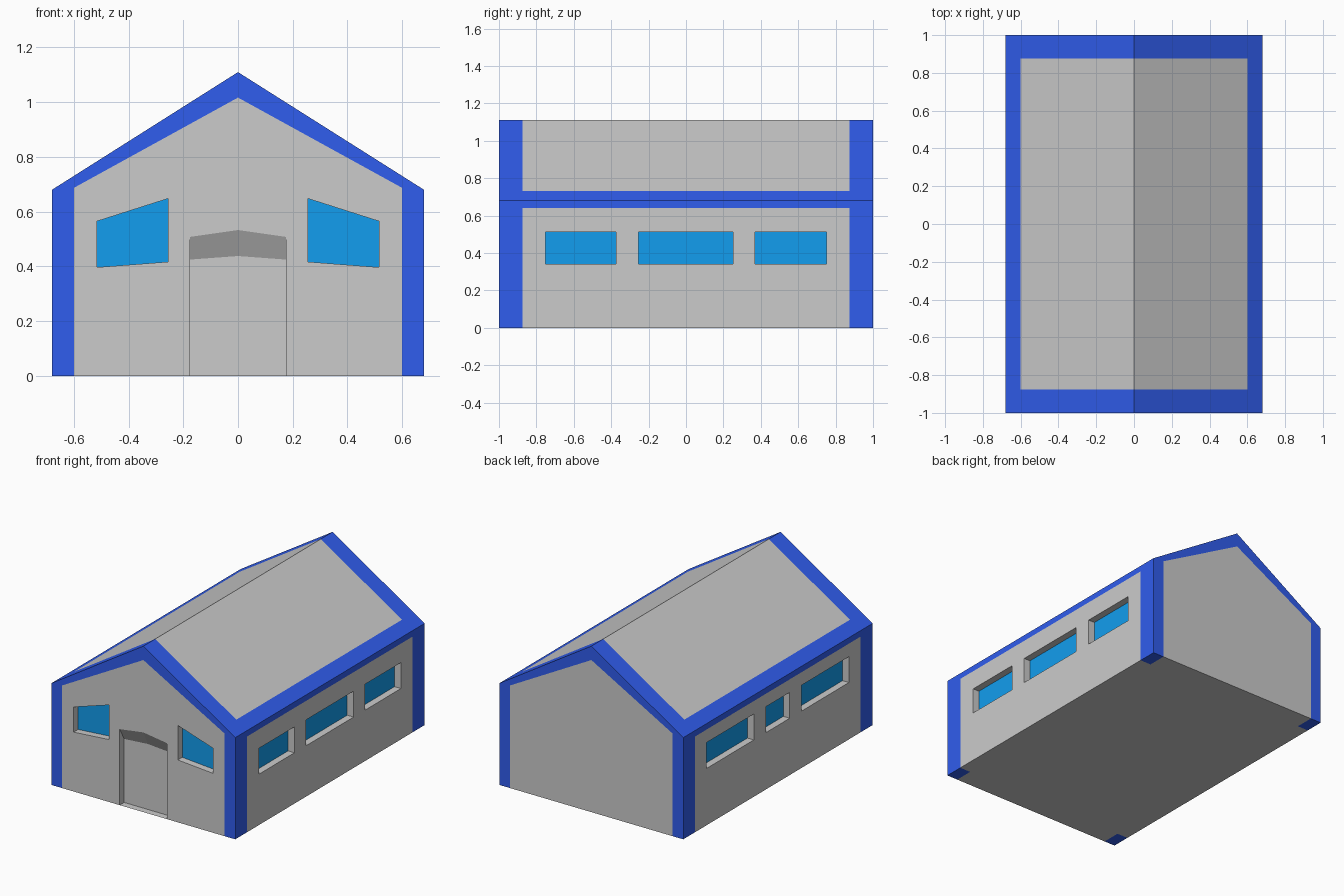
import bpy, bmesh
from mathutils import Vector

if "Cube" in bpy.data.objects:
    bpy.data.objects.remove(bpy.data.objects["Cube"])

W, L, EAVE, RIDGE = 0.68, 1.0, 0.68, 1.11   # half width, half length, heights
IX, IY = 0.60, 0.875                        # inner limits of the blue trim
DEPTH = 0.047                               # recess of windows and door


def material(name, rgb):
    m = bpy.data.materials.new(name)
    m.diffuse_color = (*rgb, 1)
    m.use_nodes = True
    m.node_tree.nodes["Principled BSDF"].inputs["Base Color"].default_value = m.diffuse_color
    return m


BLUE = material("trim_blue", (0.03, 0.11, 0.85))
GLASS = material("glass_blue", (0.006, 0.34, 0.86))


def finish(bm, name, mat):
    me = bpy.data.meshes.new(name)
    bm.to_mesh(me)
    bm.free()
    if mat:
        me.materials.append(mat)
    ob = bpy.data.objects.new(name, me)
    bpy.context.collection.objects.link(ob)


def sheet(name, place, normal, loops, mat=None, d=0.0):
    """Flat panel: first loop is the outline, the rest are openings."""
    bm = bmesh.new()
    n = Vector(normal)
    edges = []
    for loop in loops:
        vs = [bm.verts.new(place(u, v, d)) for u, v in loop]
        edges += [bm.edges.new((a, b)) for a, b in zip(vs, vs[1:] + vs[:1])]
    bmesh.ops.triangle_fill(bm, use_beauty=True, use_dissolve=False, edges=edges, normal=n)
    bm.normal_update()
    for f in bm.faces:
        if f.normal.dot(n) < 0:
            f.normal_flip()
    finish(bm, name, mat)


def recess(name, place, normal, outer, inner=None, mat=None, open_base=False):
    """Reveal faces around an opening plus the sunken pane."""
    inner = inner or outer
    bm = bmesh.new()
    a = [bm.verts.new(place(u, v, 0)) for u, v in outer]
    b = [bm.verts.new(place(u, v, DEPTH)) for u, v in inner]
    mid = sum((v.co for v in a + b), Vector()) / (2 * len(a))
    for i in range(1 if open_base else 0, len(a)):
        j = (i + 1) % len(a)
        f = bm.faces.new((a[i], a[j], b[j], b[i]))
        f.normal_update()
        if f.normal.dot(mid - f.calc_center_median()) < 0:
            f.normal_flip()
    finish(bm, name + "_reveal", None)
    sheet(name + "_pane", place, normal, [inner], mat, DEPTH)


def rect(u0, u1, v0, v1):
    return [(u0, v0), (u1, v0), (u1, v1), (u0, v1)]


# Gable ends: trim, front wall with door notch and windows, plain back wall
gable_trim = [(-W, 0), (-IX, 0), (-IX, 0.687), (0, 1.017), (IX, 0.687), (IX, 0),
              (W, 0), (W, EAVE), (0, RIDGE), (-W, EAVE)]
gable_top = [(IX, 0), (IX, 0.687), (0, 1.017), (-IX, 0.687), (-IX, 0)]
door = [(-0.175, 0), (0.175, 0), (0.175, 0.508), (0, 0.533), (-0.175, 0.508)]
door_in = [(-0.175, 0), (0.175, 0), (0.175, 0.425), (0, 0.438), (-0.175, 0.425)]
front_windows = [[(s * u, v) for u, v in
                  ((0.255, 0.417), (0.515, 0.397), (0.515, 0.565), (0.255, 0.648))]
                 for s in (-1, 1)]


def front(u, v, d):
    return Vector((u, -L + d, v))


def back(u, v, d):
    return Vector((u, L - d, v))


notch = [door[0], door[4], door[3], door[2], door[1]]
sheet("front_trim", front, (0, -1, 0), [gable_trim], BLUE)
sheet("front_wall", front, (0, -1, 0), [gable_top + notch] + front_windows)
for i, w in enumerate(front_windows):
    recess(f"front_window_{i}", front, (0, -1, 0), w, mat=GLASS)
recess("door", front, (0, -1, 0), door, door_in, open_base=True)
sheet("back_trim", back, (0, 1, 0), [gable_trim], BLUE)
sheet("back_wall", back, (0, 1, 0), [gable_top])

# Side walls and roof slopes
side_trim = [(-L, 0), (-IY, 0), (-IY, 0.64), (IY, 0.64), (IY, 0), (L, 0), (L, EAVE), (-L, EAVE)]
roof_trim = [(-L, 0), (-IY, 0), (-IY, IX), (IY, IX), (IY, 0), (L, 0), (L, W), (-L, W)]
slope = (RIDGE - EAVE) / W
side_windows = {
    1: [rect(y0, y1, 0.34, 0.513) for y0, y1 in ((-0.75, -0.375), (-0.255, 0.25), (0.37, 0.75))],
    -1: [rect(y0, y1, 0.38, 0.553) for y0, y1 in ((-0.75, -0.25), (-0.125, 0.125), (0.255, 0.755))],
}
for s, side in ((1, "right"), (-1, "left")):
    def wall(u, v, d, s=s):
        return Vector((s * (W - d), u, v))

    def roof(u, v, d, s=s):
        return Vector((s * v, u, RIDGE - slope * v))

    wins = side_windows[s]
    sheet(side + "_trim", wall, (s, 0, 0), [side_trim], BLUE)
    sheet(side + "_wall", wall, (s, 0, 0), [rect(-IY, IY, 0, 0.64)] + wins)
    for i, w in enumerate(wins):
        recess(f"{side}_window_{i}", wall, (s, 0, 0), w, mat=GLASS)
    up = Vector((s * slope, 0, 1)).normalized()
    sheet(side + "_roof_trim", roof, up, [roof_trim], BLUE)
    sheet(side + "_roof", roof, up, [rect(-IY, IY, 0, IX)])


# Underside: grey floor with blue post feet in the corners
def floor(u, v, d):
    return Vector((u, v, 0))


sheet("floor", floor, (0, 0, -1), [[
    (-IX, -L), (IX, -L), (IX, -IY), (W, -IY), (W, IY), (IX, IY),
    (IX, L), (-IX, L), (-IX, IY), (-W, IY), (-W, -IY), (-IX, -IY)]])
for sx in (-1, 1):
    for sy in (-1, 1):
        sheet("post_foot", floor, (0, 0, -1), [rect(sx * IX, sx * W, sy * IY, sy * L)], BLUE)
